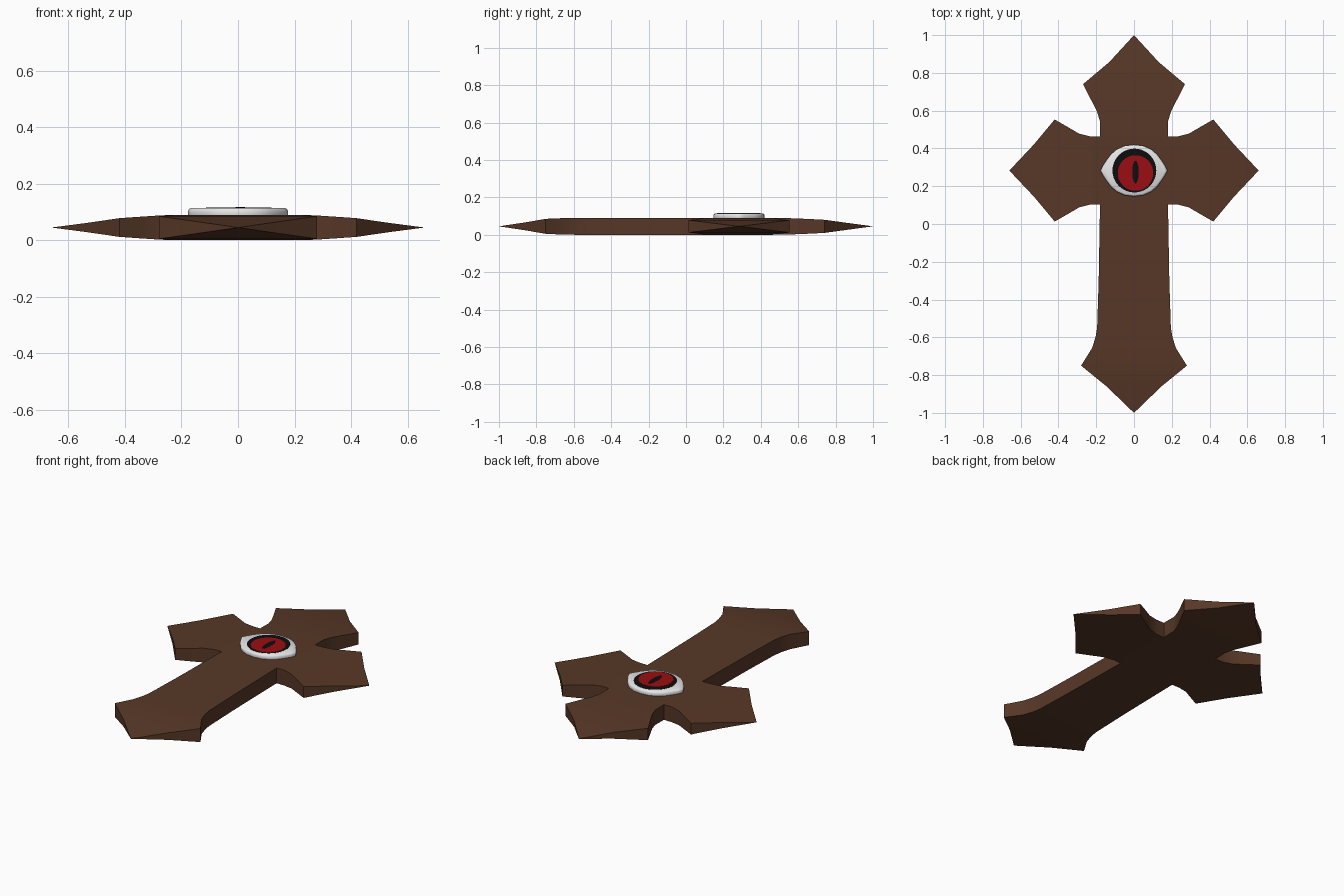
import bpy, bmesh, math

if "Cube" in bpy.data.objects:
    bpy.data.objects.remove(bpy.data.objects["Cube"])

CY = 0.283   # centre of the crossing
MID = 0.045  # middle height of the flat body


def material(name, rgb):
    m = bpy.data.materials.new(name)
    m.diffuse_color = (*rgb, 1)
    m.use_nodes = True
    m.node_tree.nodes["Principled BSDF"].inputs["Base Color"].default_value = m.diffuse_color
    return m


def finish(bm, name, mat, angle):
    bmesh.ops.recalc_face_normals(bm, faces=bm.faces)
    me = bpy.data.meshes.new(name)
    bm.to_mesh(me)
    bm.free()
    ob = bpy.data.objects.new(name, me)
    bpy.context.collection.objects.link(ob)
    me.materials.append(mat)
    bpy.ops.object.select_all(action='DESELECT')
    bpy.context.view_layer.objects.active = ob
    ob.select_set(True)
    bpy.ops.object.shade_smooth_by_angle(angle=math.radians(angle))
    return ob


brown = material("dark_brown_wood", (0.095, 0.039, 0.020))
white = material("eye_white", (0.8, 0.8, 0.8))
black = material("black", (0.004, 0.004, 0.004))
red = material("iris_red", (0.32, 0.004, 0.006))

# Arm sections: distance from crossing, half width, half thickness
side = [(.18, .18, .045), (.23, .18, .045), (.29, .195, .042), (.35, .23, .038),
        (.42, .27, .033), (.53, .138, .017), (.66, 0, 0)]
top = [(.18, .18, .045), (.26, .18, .044), (.31, .195, .042), (.36, .22, .040),
       (.457, .27, .035), (.575, .13, .019), (1 - CY, 0, 0)]
bottom = [(.18, .18, .045), (.58, .187, .045), (.83, .195, .045), (.88, .203, .045),
          (.94, .222, .044), (1.033, .28, .040), (1.143, .145, .021), (1 + CY, 0, 0)]


def add_arm(bm, sections, turn):
    c, s = round(math.cos(turn)), round(math.sin(turn))
    prev = None
    for t, w, h in sections:
        pts = [(-w, -h), (w, -h), (w, h), (-w, h)] if w else [(0, 0)]
        ring = [bm.verts.new((c * t - s * u, CY + s * t + c * u, MID + z)) for u, z in pts]
        if prev:
            for i in range(4):
                j = (i + 1) % 4
                if len(ring) == 4:
                    bm.faces.new((prev[i], prev[j], ring[j], ring[i]))
                else:
                    bm.faces.new((prev[i], prev[j], ring[0]))
        prev = ring


# Cross body: four flared arms around a square crossing
bm = bmesh.new()
for k, sec in enumerate((side, top, side, bottom)):
    add_arm(bm, sec, k * math.pi / 2)
for z in (0, 2 * MID):
    bm.faces.new([bm.verts.new((x * .18, CY + y * .18, z))
                  for x, y in ((-1, -1), (1, -1), (1, 1), (-1, 1))])
bmesh.ops.remove_doubles(bm, verts=bm.verts, dist=0.0005)
finish(bm, "cross_body", brown, 30)


# Stack of outline rings closed with a cap at each end
def stacked(name, outline, levels, mat, cx=0, cy=CY):
    bm = bmesh.new()
    n = len(outline)
    rings = [[bm.verts.new((cx + x * k, cy + y * k, z)) for x, y in outline] for k, z in levels]
    for a, b in zip(rings, rings[1:]):
        for i in range(n):
            bm.faces.new((a[i], a[(i + 1) % n], b[(i + 1) % n], b[i]))
    bm.faces.new(rings[0])
    bm.faces.new(rings[-1])
    return finish(bm, name, mat, 50)


def ellipse(rx, ry, n=40):
    return [(rx * math.cos(2 * math.pi * i / n), ry * math.sin(2 * math.pi * i / n))
            for i in range(n)]


# Almond shaped eyeball, mirrored from one quarter
q = [(.177, 0), (.165, .025), (.147, .053), (.122, .086), (.092, .112), (.05, .131), (0, .137)]
half = q + [(-x, y) for x, y in reversed(q[:-1])]
almond = half + [(x, -y) for x, y in reversed(half[1:-1])]
stacked("eyeball", almond, [(.98, .08), (1, .092), (1, .104), (.975, .111), (.93, .1145)], white)

# Painted eye details as thin plates
stacked("iris_rim", ellipse(.116, .116), [(1, .113), (1, .1155)], black, 0.002)
stacked("iris", ellipse(.094, .094), [(1, .114), (1, .1163)], red, 0.008, CY - .013)
stacked("pupil", ellipse(.017, .06, 24), [(1, .115), (1, .117)], black, 0.008, CY - .008)
